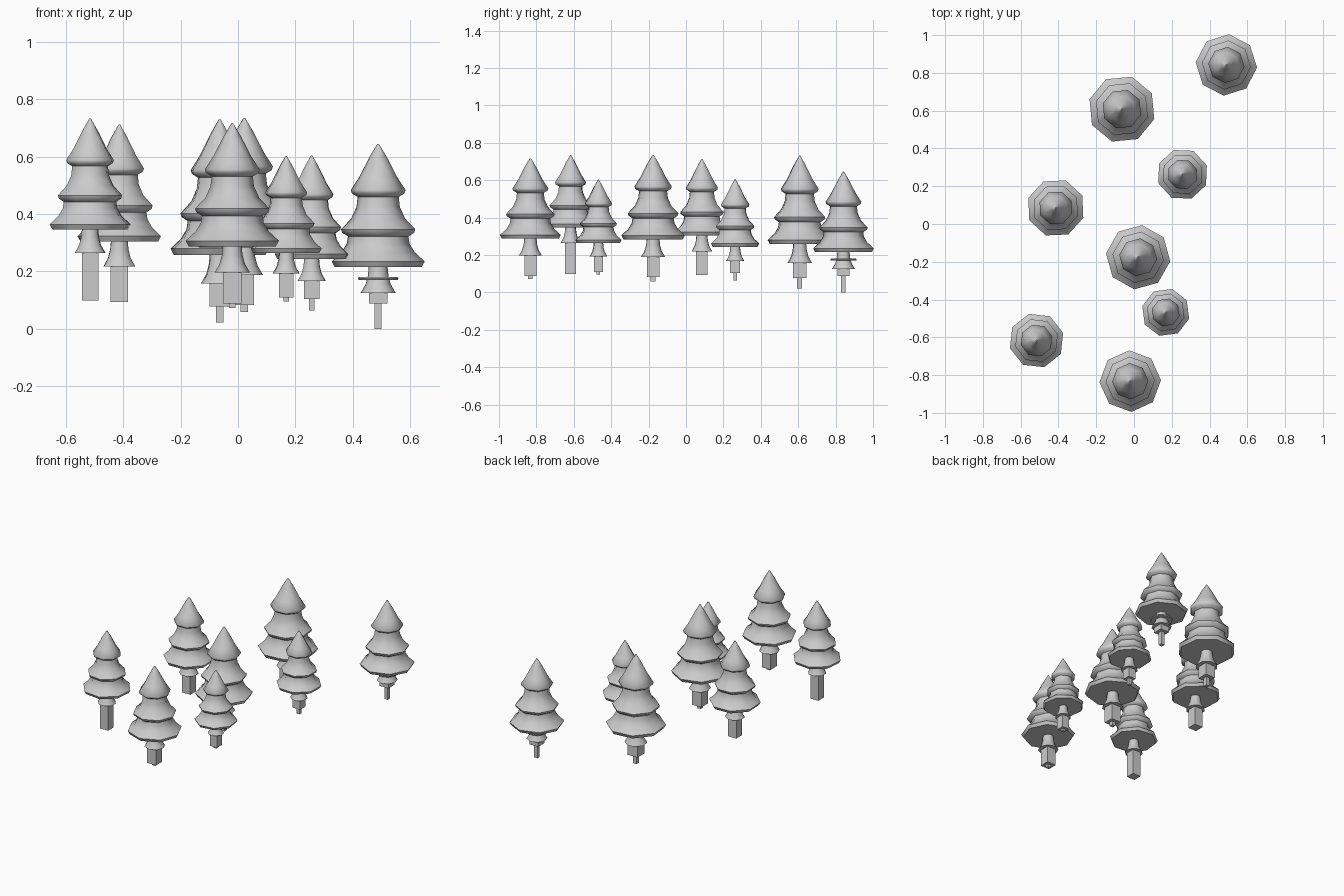
import bpy, math

if "Cube" in bpy.data.objects:
    bpy.data.objects.remove(bpy.data.objects["Cube"])

mat = bpy.data.materials.new("plain grey")
mat.diffuse_color = (0.6, 0.6, 0.6, 1)
mat.use_nodes = True
mat.node_tree.nodes["Principled BSDF"].inputs["Base Color"].default_value = mat.diffuse_color

# Profiles (radius, height) of a tree at scale 1
FOLIAGE = [(0.003, 0.645), (0.030, 0.600), (0.066, 0.530), (0.096, 0.484), (0.092, 0.472),
           (0.072, 0.460), (0.076, 0.425), (0.094, 0.385), (0.130, 0.347), (0.126, 0.335),
           (0.106, 0.322), (0.110, 0.297), (0.128, 0.267), (0.163, 0.235), (0.152, 0.215)]
FLARE = [(0.032, 0.225), (0.036, 0.185), (0.044, 0.155), (0.062, 0.124)]
DISC = [(0.068, 0.180), (0.071, 0.175), (0.068, 0.170)]

# x, y, base height, scale, turn in degrees
TREES = [(0.489, 0.842, 0.000, 1.00, 40), (-0.064, 0.608, 0.021, 1.10, 28),
         (0.257, 0.263, 0.063, 0.84, 20), (-0.414, 0.085, 0.100, 0.95, 25),
         (0.022, -0.176, 0.058, 1.05, 38), (0.168, -0.468, 0.095, 0.787, 30),
         (-0.516, -0.617, 0.153, 0.90, 16), (-0.020, -0.832, 0.072, 1.00, 2)]


def make(name, verts, faces):
    me = bpy.data.meshes.new(name)
    me.from_pydata(verts, [], faces)
    me.materials.append(mat)
    ob = bpy.data.objects.new(name, me)
    bpy.context.collection.objects.link(ob)
    return ob


def lathe(name, profile, tree, n=8):
    """Closed eight-sided turned shape, profile listed from top to bottom."""
    x, y, z0, s, turn = tree
    verts, faces = [], []
    for r, z in profile:
        for k in range(n):
            a = math.radians(turn) + 2 * math.pi * k / n
            verts.append((x + s * r * math.cos(a), y + s * r * math.sin(a), z0 + s * z))
    for i in range(len(profile) - 1):
        for k in range(n):
            j = (k + 1) % n
            faces.append((i * n + k, (i + 1) * n + k, (i + 1) * n + j, i * n + j))
    last = (len(profile) - 1) * n
    faces.append(tuple(range(n)))
    faces.append(tuple(last + k for k in reversed(range(n))))
    ob = make(name, verts, faces)
    bpy.ops.object.select_all(action='DESELECT')
    ob.select_set(True)
    bpy.context.view_layer.objects.active = ob
    bpy.ops.object.shade_smooth_by_angle(angle=math.radians(50))
    return ob


def post(name, x, y, half, low, high):
    """Upright square post."""
    verts = [(x + sx * half, y + sy * half, z) for z in (low, high)
             for sx, sy in ((-1, -1), (1, -1), (1, 1), (-1, 1))]
    faces = [(3, 2, 1, 0), (4, 5, 6, 7)]
    faces += [(k, (k + 1) % 4, 4 + (k + 1) % 4, 4 + k) for k in range(4)]
    return make(name, verts, faces)


for i, tree in enumerate(TREES, 1):
    x, y, z0, s, turn = tree
    lathe(f"foliage_{i}", FOLIAGE, tree)
    lathe(f"lower_flare_{i}", FLARE, tree)
    # thick trunk sits at a shared level, thin core follows the tree
    post(f"trunk_{i}", x, y, 0.032 * s, 0.188 - 0.1 * s, z0 + 0.13 * s)
    post(f"trunk_core_{i}", x, y, 0.012 * s, z0, z0 + 0.14 * s)

# Thin disc showing beneath the lowest tree
lathe("trunk_disc", DISC, TREES[0])
